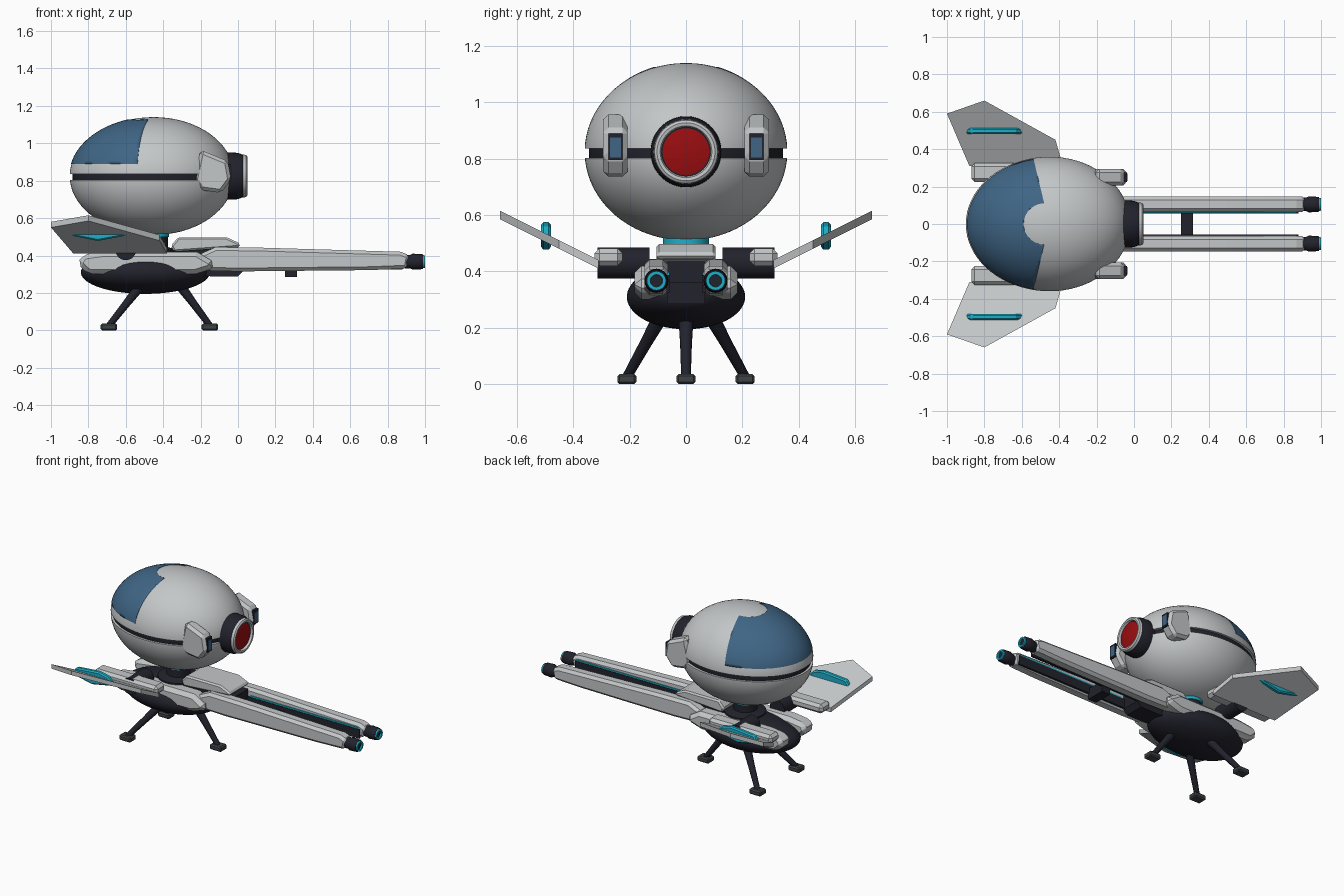
import bpy, bmesh, math
from mathutils import Vector

old = bpy.data.objects.get("Cube")
if old:
    bpy.data.objects.remove(old, do_unlink=True)


def material(name, r, g, b):
    m = bpy.data.materials.new(name)
    m.use_nodes = True
    m.diffuse_color = (r, g, b, 1)
    m.node_tree.nodes["Principled BSDF"].inputs["Base Color"].default_value = (r, g, b, 1)
    return m


LIGHT = material("light grey", 0.55, 0.57, 0.58)
DARK = material("dark navy", 0.016, 0.016, 0.026)
FOOT = material("charcoal", 0.05, 0.056, 0.06)
BLUE = material("window blue", 0.05, 0.13, 0.235)
CYAN = material("cyan", 0.013, 0.43, 0.58)
RED = material("lens red", 0.32, 0.004, 0.005)


def finish(bm, name, mat, bevel=0, angle=30):
    bmesh.ops.recalc_face_normals(bm, faces=bm.faces)
    me = bpy.data.meshes.new(name)
    bm.to_mesh(me)
    bm.free()
    me.materials.append(mat)
    ob = bpy.data.objects.new(name, me)
    bpy.context.collection.objects.link(ob)
    bpy.ops.object.select_all(action='DESELECT')
    ob.select_set(True)
    bpy.context.view_layer.objects.active = ob
    if bevel:
        mod = ob.modifiers.new("chamfer", 'BEVEL')
        mod.width = bevel
        mod.segments = 1
        mod.angle_limit = math.radians(40)
        bpy.ops.object.modifier_apply(modifier=mod.name)
    bpy.ops.object.shade_smooth_by_angle(angle=math.radians(angle))
    return ob


def prism(name, pts, lo, hi, mat, axis='Y', bevel=0, shear=None):
    """Extrude a 2D outline (xz for axis Y, xy for axis Z) from lo to hi."""
    bm = bmesh.new()
    place = (lambda a, b: (a, lo, b)) if axis == 'Y' else (lambda a, b: (a, b, lo))
    face = bm.faces.new([bm.verts.new(place(a, b)) for a, b in pts])
    ext = bmesh.ops.extrude_face_region(bm, geom=[face])
    step = Vector((0, hi - lo, 0)) if axis == 'Y' else Vector((0, 0, hi - lo))
    bmesh.ops.translate(bm, vec=step, verts=[v for v in ext["geom"] if isinstance(v, bmesh.types.BMVert)])
    if shear:
        for v in bm.verts:
            v.co.z += shear(v.co)
    return finish(bm, name, mat, bevel, 20)


def box(name, x0, x1, y0, y1, z0, z1, mat, bevel=0):
    return prism(name, [(x0, z0), (x1, z0), (x1, z1), (x0, z1)], y0, y1, mat, 'Y', bevel)


def lathe(name, origin, direction, profile, mat, n=40):
    """Revolve (distance, radius) pairs around an axis."""
    bm = bmesh.new()
    rot = Vector(direction).to_track_quat('Z', 'Y')
    rings = []
    for d, r in profile:
        ring = []
        for i in range(n):
            a = math.tau * i / n
            ring.append(bm.verts.new(Vector(origin) + rot @ Vector((r * math.cos(a), r * math.sin(a), d))))
        rings.append(ring)
    for p, q in zip(rings, rings[1:]):
        for i in range(n):
            j = (i + 1) % n
            bm.faces.new((p[i], p[j], q[j], q[i]))
    bm.faces.new(rings[0])
    bm.faces.new(rings[-1])
    return finish(bm, name, mat)


def egg(name, center, back, front, ry, rz, mat, below=None, above=None):
    """Ellipsoid with separate -x and +x radii, optionally trimmed in height."""
    bm = bmesh.new()
    bmesh.ops.create_uvsphere(bm, u_segments=72, v_segments=36, radius=1)
    for v in bm.verts:
        c = v.co
        v.co = Vector(center) + Vector((c.x * (front if c.x > 0 else back), c.y * ry, c.z * rz))
    for z, sign in ((below, 1), (above, -1)):
        if z is not None:
            cut = bmesh.ops.bisect_plane(bm, geom=bm.verts[:] + bm.edges[:] + bm.faces[:],
                                         plane_co=(0, 0, z), plane_no=(0, 0, sign), clear_outer=True)
            rim = [e for e in cut["geom_cut"] if isinstance(e, bmesh.types.BMEdge)]
            bmesh.ops.holes_fill(bm, edges=rim)
    return finish(bm, name, mat)


# Egg-shaped head: two shells over a dark core
C = (-0.45, 0, 0.825)
egg("upper_shell", C, 0.45, 0.43, 0.36, 0.315, LIGHT, above=0.837)
egg("lower_shell", C, 0.45, 0.43, 0.36, 0.315, LIGHT, below=0.803)
egg("head_core", C, 0.435, 0.41, 0.345, 0.30, DARK)

# Canopy: thin raised panel with a round notch
canopy = egg("canopy", C, 0.453, 0.433, 0.363, 0.318, BLUE)
arc = [(-0.48 + 0.11 * math.cos(a), 0.11 * math.sin(a))
       for a in (math.pi * (0.5 + i / 20) for i in range(21))]
outline = [(-1.2, 0.5), (-0.574, 0.5)] + arc + [(-0.574, -0.5), (-1.2, -0.5)]
cutter = prism("canopy_cutter", outline, 0.89, 1.4, BLUE, 'Z')
cutter.hide_render = True
mod = canopy.modifiers.new("trim", 'BOOLEAN')
mod.operation = 'INTERSECT'
mod.solver = 'EXACT'
mod.object = cutter
bpy.context.view_layer.objects.active = canopy
bpy.ops.object.modifier_apply(modifier=mod.name)
bpy.data.objects.remove(cutter, do_unlink=True)

# Eye
E, X = (0, 0, 0.825), (1, 0, 0)
lathe("eye_collar", E, X, [(-0.1, 0.12), (-0.05, 0.126), (0.0, 0.124), (0.03, 0.112)], DARK)
lathe("eye_ring", E, X, [(0.01, 0.108), (0.03, 0.115), (0.044, 0.112), (0.05, 0.103),
                         (0.048, 0.092), (0.036, 0.088), (0.03, 0.086)], LIGHT)
lathe("eye_gasket", E, X, [(0.02, 0.09), (0.034, 0.089)], DARK)
lathe("eye_lens", E, X, [(0.02, 0.083), (0.036, 0.083), (0.041, 0.06), (0.044, 0.03), (0.045, 0.005)], RED)

# Neck and lower bowl
lathe("neck", (-0.45, 0, 0.36), (0, 0, 1), [(0, 0.13), (0.07, 0.13), (0.085, 0.075), (0.17, 0.075)], DARK)
lathe("neck_ring", (-0.45, 0, 0.498), (0, 0, 1), [(0, 0.082), (0.02, 0.082)], CYAN)
egg("bowl", (-0.495, 0, 0.31), 0.345, 0.345, 0.21, 0.115, DARK)

# Centre spine between the barrels
prism("top_cover", [(-0.36, 0.45), (-0.32, 0.497), (-0.06, 0.497), (0.01, 0.465), (0.01, 0.445), (-0.34, 0.42)],
      -0.105, 0.105, LIGHT, bevel=0.018)
prism("spine", [(-0.35, 0.30), (-0.13, 0.288), (0.0, 0.288), (0.03, 0.32), (0.03, 0.435), (-0.35, 0.435)],
      -0.068, 0.068, DARK)
box("barrel_bridge", 0.25, 0.315, -0.068, 0.068, 0.285, 0.36, DARK)

hull = [(-0.86, 0.355), (-0.83, 0.405), (-0.72, 0.42), (-0.22, 0.42), (-0.12, 0.36),
        (-0.15, 0.325), (-0.23, 0.30), (-0.80, 0.30)]
rail = [(-0.22, 0.40), (-0.12, 0.445), (0.12, 0.442), (0.87, 0.42), (0.92, 0.40),
        (0.905, 0.33), (0.70, 0.322), (0.0, 0.315), (-0.2, 0.32)]
pod = [(-0.235, 0.805), (-0.2, 0.965), (-0.055, 0.905), (-0.037, 0.805), (-0.09, 0.735), (-0.2, 0.75)]
blade = [(-0.91, 0.51), (-0.75, 0.478), (-0.58, 0.51), (-0.63, 0.56), (-0.70, 0.575), (-0.87, 0.56)]
fin = [(-1.0, 0.59), (-0.8, 0.66), (-0.42, 0.45), (-0.38, 0.31), (-0.88, 0.31)]

for s, side in ((-1, "front"), (1, "back")):
    def pair(a, b):
        return min(s * a, s * b), max(s * a, s * b)

    # Hull plates and barrels
    prism(side + "_hull_plate", hull, *pair(0.07, 0.183), LIGHT, bevel=0.025)
    prism(side + "_barrel", rail, *pair(0.064, 0.147), LIGHT, bevel=0.018)
    box(side + "_barrel_lining", 0.03, 0.88, *pair(0.056, 0.07), 0.325, 0.388, DARK)
    box(side + "_barrel_light", 0.05, 0.87, *pair(0.059, 0.07), 0.388, 0.398, CYAN)
    M = (0, s * 0.105, 0.367)
    lathe(side + "_muzzle", M, X, [(0.86, 0.034), (0.92, 0.036), (0.935, 0.043), (0.985, 0.04), (0.99, 0.037)], DARK, 20)
    lathe(side + "_muzzle_ring", M, X, [(0.97, 0.036), (1.0, 0.034), (1.0, 0.022), (0.985, 0.021)], CYAN, 20)
    lathe(side + "_muzzle_bore", M, X, [(0.97, 0.021), (0.99, 0.021)], DARK, 20)

    # Cheek pods with windows
    prism(side + "_cheek_pod", pod, *pair(0.207, 0.294), LIGHT, bevel=0.018)
    box(side + "_window_frame", -0.09, -0.038, *pair(0.225, 0.276), 0.795, 0.89, DARK)
    box(side + "_window", -0.045, -0.035, *pair(0.231, 0.270), 0.805, 0.875, BLUE)

    # Fins with hinge, root and glowing blade
    prism(side + "_fin", [(x, s * y) for x, y in fin], 0.41, 0.44, LIGHT, 'Z',
          shear=lambda c: (abs(c.y) - 0.31) * 0.5)
    box(side + "_fin_root", -0.87, -0.39, *pair(0.225, 0.325), 0.42, 0.482, LIGHT, 0.018)
    lathe(side + "_fin_hinge", (-0.6, s * 0.13, 0.43), (0, s, 0), [(0, 0.055), (0.185, 0.055)], DARK)
    prism(side + "_fin_light", blade, *pair(0.48, 0.514), CYAN, bevel=0.008)

# Three legs with feet
for name, fx, fy, tx, ty in (("nose", -0.15, 0, -0.31, 0),
                             ("front_tail", -0.69, -0.21, -0.52, -0.09),
                             ("back_tail", -0.69, 0.21, -0.52, 0.09)):
    foot, top = Vector((fx, fy, 0.025)), Vector((tx, ty, 0.24))
    d = top - foot
    lathe(name + "_leg", foot, d, [(0, 0.017), (d.length * 0.55, 0.021), (d.length, 0.027)], DARK, 16)
    box(name + "_foot", fx - 0.044, fx + 0.044, fy - 0.034, fy + 0.034, 0, 0.036, FOOT, 0.008)
